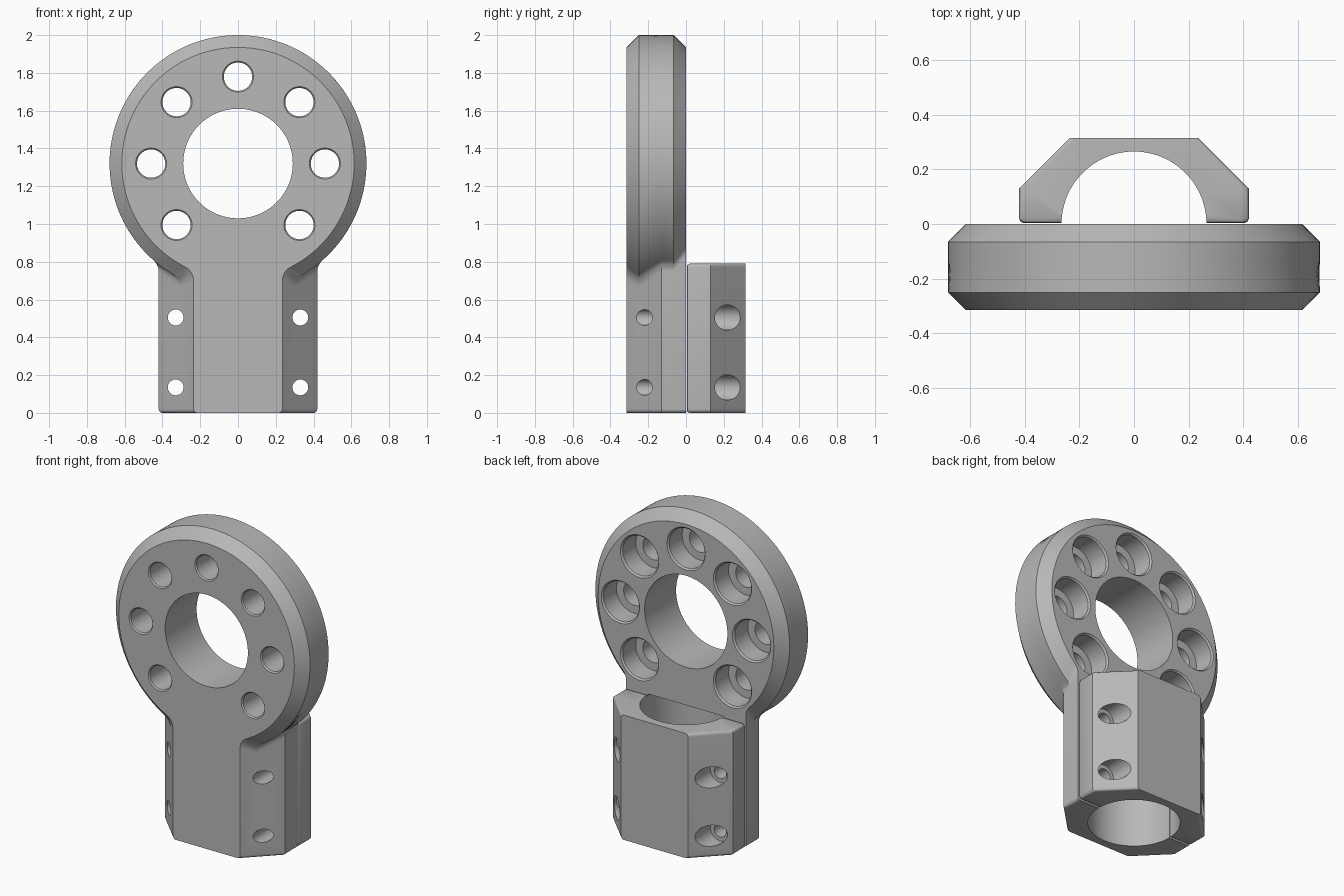
import bpy, bmesh
from math import sin, cos, pi, radians, atan2, sqrt
from mathutils import Matrix

if "Cube" in bpy.data.objects:
    bpy.data.objects.remove(bpy.data.objects["Cube"], do_unlink=True)

metal = bpy.data.materials.new("plain grey")
grey = (0.48, 0.48, 0.48, 1)
metal.diffuse_color = grey
metal.use_nodes = True
metal.node_tree.nodes["Principled BSDF"].inputs["Base Color"].default_value = grey

RING_Z, STEM_TOP = 1.32, 0.79
HALF_W, FLAT_W, DEPTH = 0.42, 0.235, 0.315
CORNER, FILLET = 0.02, 0.08


def arc(cx, cz, r, a, b, n):
    return [(cx + r * cos(a + (b - a) * i / n), cz + r * sin(a + (b - a) * i / n))
            for i in range(n + 1)]


def loft(name, layers):
    """Bridge matching (x, z) outlines, each given with its y, and cap both ends."""
    bm = bmesh.new()
    rings = [[bm.verts.new((x, y, z)) for x, z in pts] for y, pts in layers]
    for a, b in zip(rings, rings[1:]):
        for i in range(len(a)):
            j = (i + 1) % len(a)
            bm.faces.new((a[i], a[j], b[j], b[i]))
    bm.faces.new(rings[0])
    bm.faces.new(rings[-1])
    bmesh.ops.recalc_face_normals(bm, faces=bm.faces)
    return finish(name, bm)


def finish(name, bm):
    mesh = bpy.data.meshes.new(name)
    bm.to_mesh(mesh)
    bm.free()
    mesh.materials.append(metal)
    obj = bpy.data.objects.new(name, mesh)
    bpy.context.collection.objects.link(obj)
    return obj


def mirrored(half):
    return half + [(-x, z) for x, z in reversed(half) if x > 1e-6]


def ring_and_stem(r, w):
    """Disc joined to a straight stem by a concave fillet."""
    fx = w + FILLET
    fz = RING_Z - sqrt((r + FILLET) ** 2 - fx ** 2)
    a = atan2(fz - RING_Z, fx)
    half = arc(w - CORNER, CORNER, CORNER, -pi / 2, 0, 5)
    half += arc(fx, fz, FILLET, pi, pi + a, 10)
    half += arc(0, RING_Z, r, a, pi / 2, 56)[1:]
    half[-1] = (0, RING_Z + r)
    return mirrored(half)


def block(w, inset=0):
    """Rectangle with rounded corners."""
    k = CORNER
    half = arc(w - inset - k, inset + k, k, -pi / 2, 0, 5)
    half += arc(w - inset - k, STEM_TOP - inset - k, k, 0, pi / 2, 5)
    return mirrored(half)


def cut(target, cutter):
    cutter.hide_render = True
    mod = target.modifiers.new("cut", "BOOLEAN")
    mod.operation, mod.solver, mod.object = "DIFFERENCE", "EXACT", cutter
    bpy.context.view_layer.objects.active = target
    bpy.ops.object.modifier_apply(modifier=mod.name)
    bpy.data.objects.remove(cutter, do_unlink=True)


def drill(target, x, z, steps, n=48):
    """Stepped hole along y, from (y, radius) pairs."""
    cut(target, loft("drill", [(y, arc(x, z, r, 0, 2 * pi, n)[:-1]) for y, r in steps]))


def bore_tube(target, bottom, top):
    bm = bmesh.new()
    bmesh.ops.create_cone(bm, cap_ends=True, segments=96, radius1=0.265, radius2=0.265,
                          depth=top - bottom,
                          matrix=Matrix.Translation((0, 0, (top + bottom) / 2)))
    cut(target, finish("bore", bm))


# Ring with its front clamp half
ring = loft("ring_bracket", [
    (-DEPTH, ring_and_stem(0.615, FLAT_W)),
    (-0.25, ring_and_stem(0.68, 0.30)),
    (-0.13, ring_and_stem(0.68, HALF_W)),
    (-0.065, ring_and_stem(0.68, HALF_W)),
    (0, ring_and_stem(0.615, HALF_W)),
])
drill(ring, 0, RING_Z, [(-0.5, 0.29), (0.5, 0.29)], 96)

# Counterbored holes around the ring, none at the bottom
for i in range(7):
    a = radians(-45 + 45 * i)
    drill(ring, 0.46 * cos(a), RING_Z + 0.46 * sin(a), [
        (-0.325, 0.091), (-0.307, 0.075), (-0.14, 0.075),
        (-0.14, 0.125), (-0.01, 0.125), (0.01, 0.143)])
bore_tube(ring, -0.2, STEM_TOP)

# Rear clamp half
clamp = loft("rear_clamp", [
    (0.004, block(HALF_W, 0.015)),
    (0.008, block(HALF_W, 0.005)),
    (0.019, block(HALF_W)),
    (0.13, block(HALF_W)),
    (DEPTH, block(FLAT_W)),
])
bore_tube(clamp, -0.2, 1)

# Bolt holes through both halves
for x in (-0.33, 0.33):
    for z in (0.135, 0.505):
        drill(ring, x, z, [(-0.5, 0.042), (0.2, 0.042)], 32)
        drill(clamp, x, z, [(-0.2, 0.042), (0.13, 0.042), (0.13, 0.067), (0.5, 0.067)], 32)

# Smooth curved surfaces, crisp edges
for obj in (ring, clamp):
    bpy.ops.object.select_all(action="DESELECT")
    obj.select_set(True)
    bpy.context.view_layer.objects.active = obj
    bpy.ops.object.shade_smooth_by_angle(angle=radians(30))
